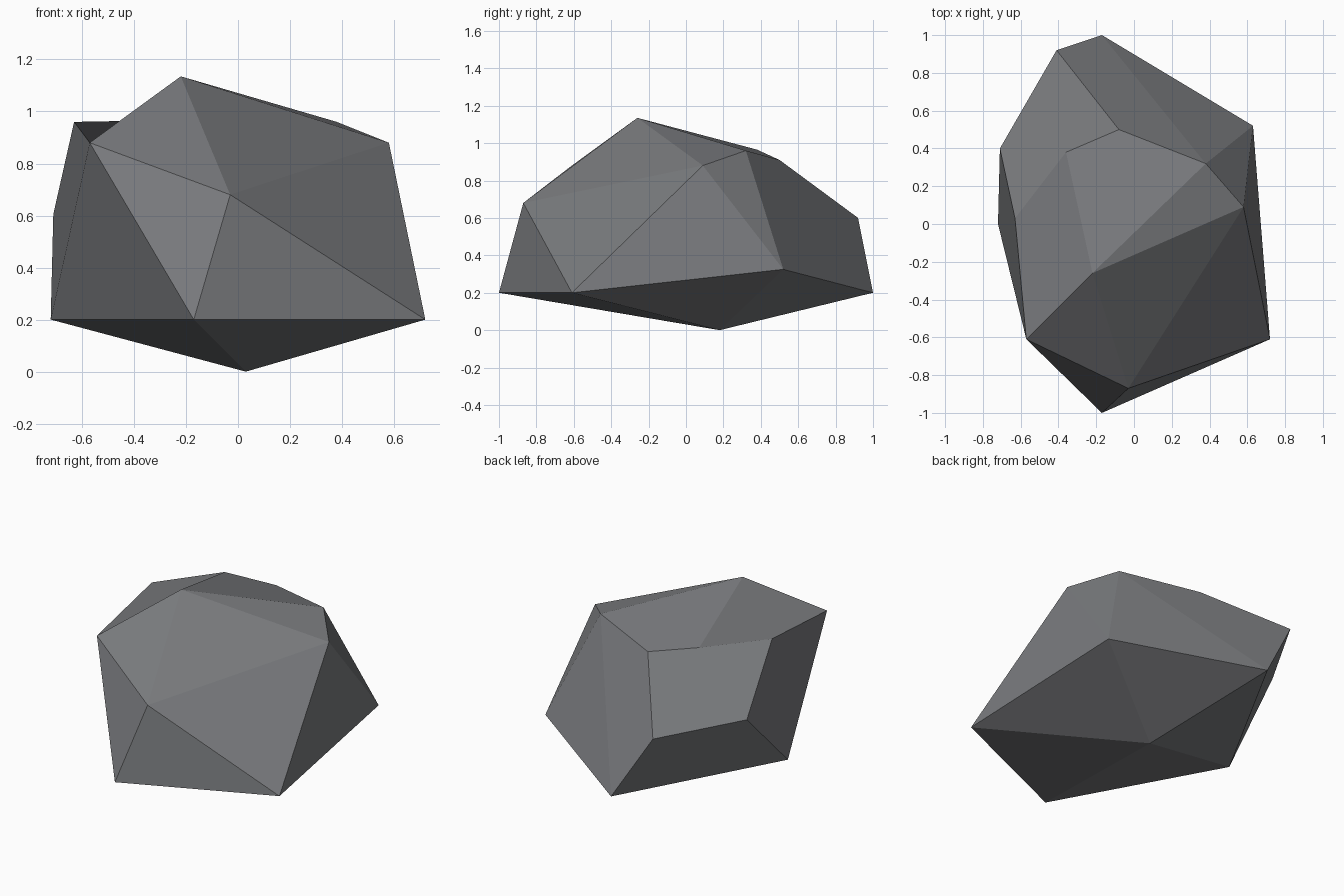
import bpy, bmesh

if "Cube" in bpy.data.objects:
    bpy.data.objects.remove(bpy.data.objects["Cube"])

# Single flat grey stone colour
stone = bpy.data.materials.new("stone_grey")
stone.diffuse_color = (0.19, 0.195, 0.205, 1)
stone.use_nodes = True
stone.node_tree.nodes["Principled BSDF"].inputs["Base Color"].default_value = stone.diffuse_color

# Corners of the boulder
corners = dict(
    base=(0.03, 0.18, 0.0),
    low_front=(-0.17, -1.0, 0.2), low_right=(0.72, -0.61, 0.2),
    low_back_right=(0.63, 0.52, 0.325), low_back=(-0.17, 1.0, 0.2),
    low_left=(-0.72, 0.0, 0.2),
    mid_front=(-0.03, -0.87, 0.68), mid_left=(-0.71, 0.40, 0.605),
    mid_back=(-0.41, 0.92, 0.6),
    top_front=(-0.57, -0.61, 0.88), top_right=(0.58, 0.09, 0.88),
    top_back_right=(0.38, 0.32, 0.96), top_back=(-0.08, 0.5, 0.91),
    top_back_left=(-0.36, 0.38, 0.965), top_left=(-0.63, 0.03, 0.96),
    peak=(-0.22, -0.26, 1.135),
)

bm = bmesh.new()
v = {name: bm.verts.new(co) for name, co in corners.items()}


def facet(names):
    bm.faces.new([v[n] for n in names.split()])


# Underside: a fan from the base point to the lower rim
rim = ["low_front", "low_right", "low_back_right", "low_back", "low_left"]
for a, b in zip(rim, rim[1:] + rim[:1]):
    facet(f"base {b} {a}")

# Sides
for names in (
    "low_front low_right mid_front", "low_front mid_front top_front",
    "low_front top_front low_left", "low_right top_right mid_front",
    "low_right low_back_right top_right",
    "low_back_right top_back_right top_right",
    "low_back_right low_back top_back_right",
    "low_back mid_back top_back top_back_right",
    "low_left mid_left mid_back low_back",
    "low_left top_front top_left mid_left",
):
    facet(names)

# Crown
for names in (
    "mid_front peak top_front", "mid_front top_right peak",
    "peak top_right top_back_right",
    "peak top_back_right top_back top_back_left",
    "top_front peak top_back_left top_left",
    "top_left top_back_left top_back mid_back mid_left",
):
    facet(names)

bmesh.ops.recalc_face_normals(bm, faces=bm.faces[:])
mesh = bpy.data.meshes.new("boulder")
bm.to_mesh(mesh)
bm.free()
mesh.materials.append(stone)
boulder = bpy.data.objects.new("boulder", mesh)
bpy.context.collection.objects.link(boulder)
